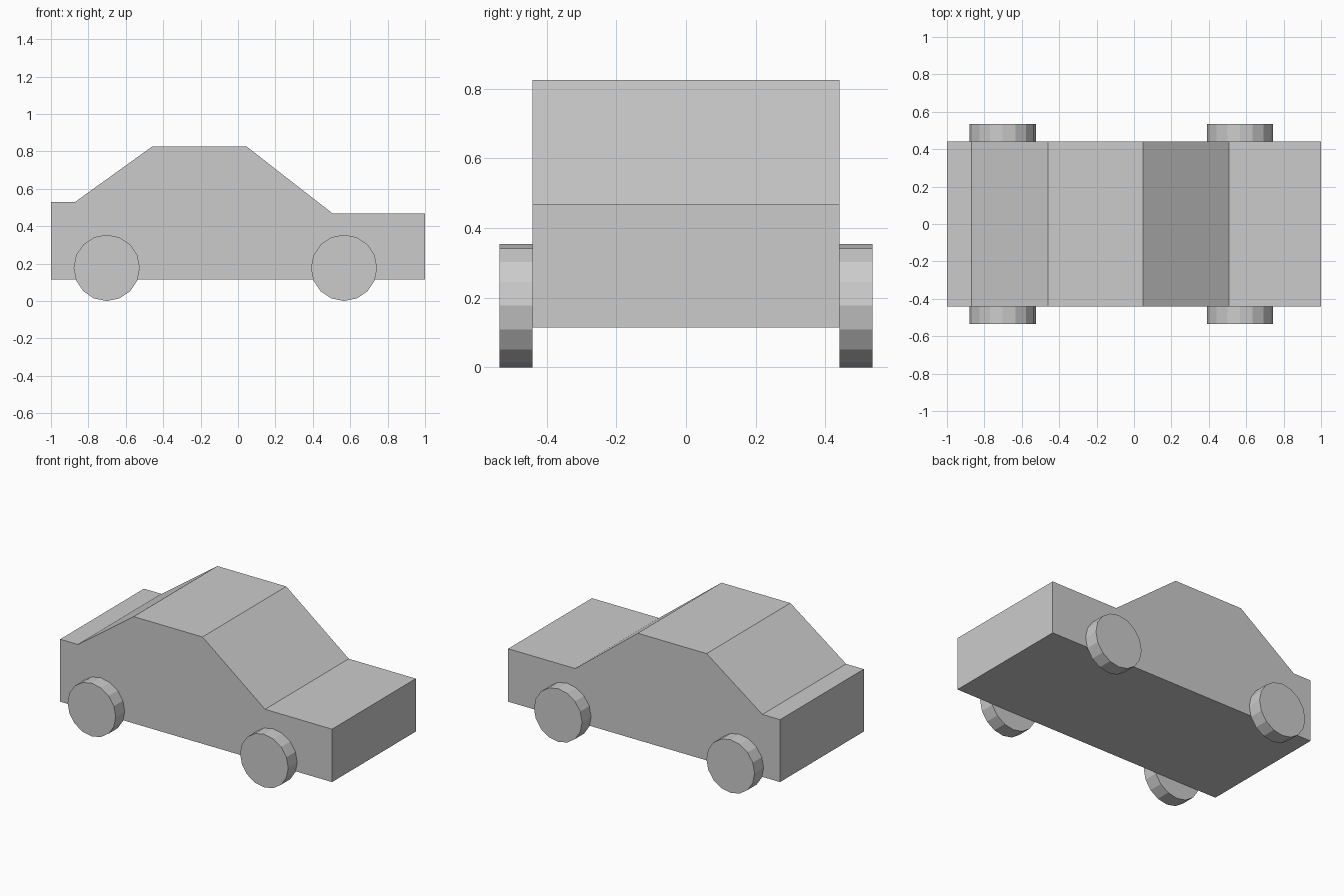
import bpy, bmesh
from math import cos, sin, pi

if "Cube" in bpy.data.objects:
    bpy.data.objects.remove(bpy.data.objects["Cube"])

HALF_WIDTH = 0.44
WHEEL_R = 0.177
WHEEL_W = 0.095


def extrude_profile(name, points, y0, y1):
    """Extrude a closed xz outline along y into a solid object."""
    bm = bmesh.new()
    face = bm.faces.new([bm.verts.new((x, y0, z)) for x, z in points])
    result = bmesh.ops.extrude_face_region(bm, geom=[face], use_keep_orig=True)
    verts = [v for v in result["geom"] if isinstance(v, bmesh.types.BMVert)]
    bmesh.ops.translate(bm, verts=verts, vec=(0, y1 - y0, 0))
    bmesh.ops.recalc_face_normals(bm, faces=bm.faces)
    mesh = bpy.data.meshes.new(name)
    bm.to_mesh(mesh)
    bm.free()
    obj = bpy.data.objects.new(name, mesh)
    bpy.context.collection.objects.link(obj)
    return obj


# Car body: side silhouette with boot, cabin and bonnet
body = [(-1, 0.115), (1, 0.115), (1, 0.467), (0.507, 0.467),
        (0.047, 0.825), (-0.46, 0.825), (-0.87, 0.53), (-1, 0.53)]
extrude_profile("car_body", body, -HALF_WIDTH, HALF_WIDTH)

# Four 16-sided wheels, set against the body sides
for axle, cx in (("rear", -0.702), ("front", 0.567)):
    rim = [(cx + WHEEL_R * cos(i * pi / 8), WHEEL_R + WHEEL_R * sin(i * pi / 8))
           for i in range(16)]
    for side, s in (("right", -1), ("left", 1)):
        extrude_profile(f"{axle}_{side}_wheel", rim,
                        s * HALF_WIDTH, s * (HALF_WIDTH + WHEEL_W))
